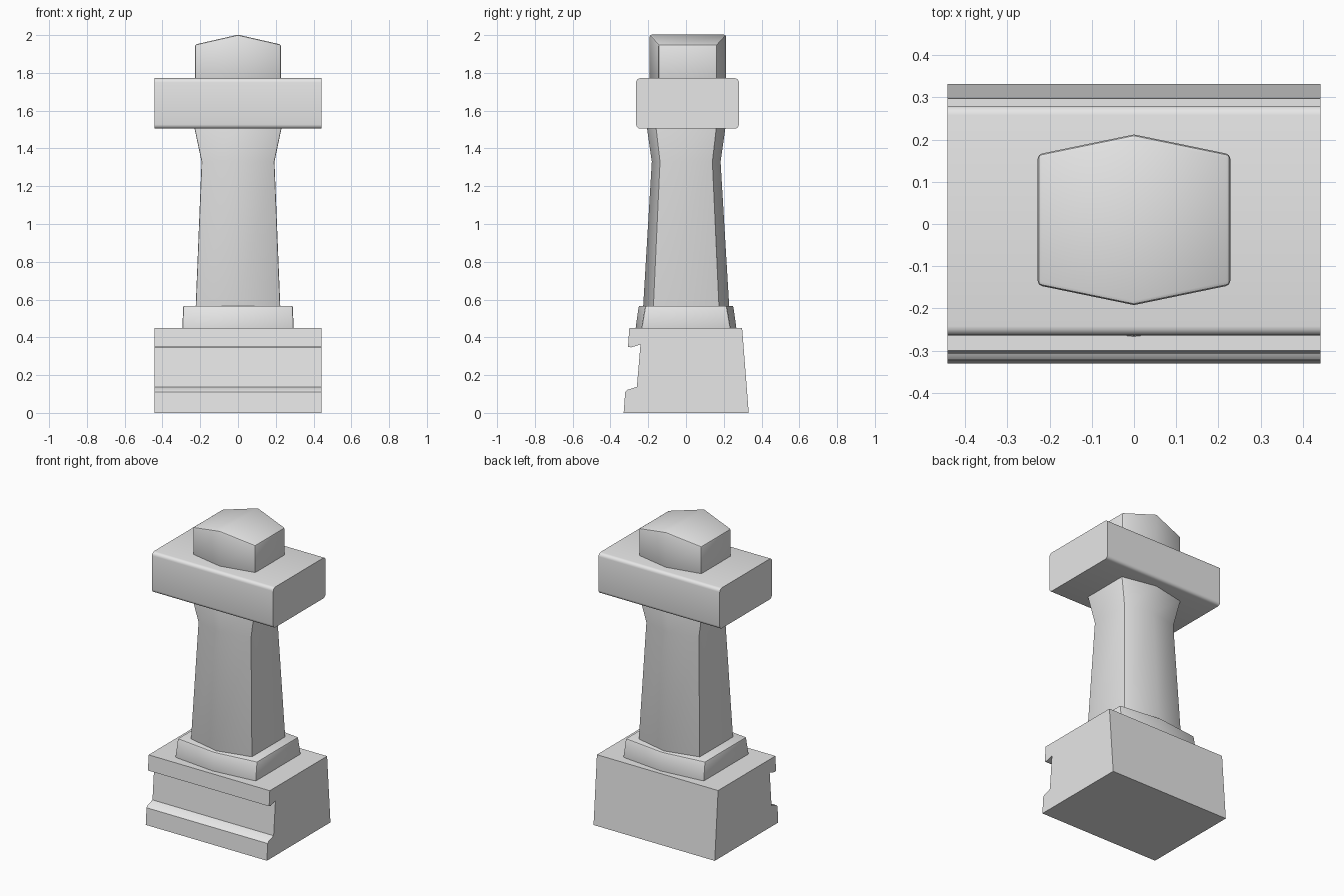
import bpy
import bmesh
import math

if "Cube" in bpy.data.objects:
    bpy.data.objects.remove(bpy.data.objects["Cube"], do_unlink=True)

GREY = (0.8, 0.8, 0.8, 1.0)
stone = bpy.data.materials.new("stone_grey")
stone.use_nodes = True
stone.diffuse_color = GREY
stone.node_tree.nodes["Principled BSDF"].inputs["Base Color"].default_value = GREY


def finish(name, bm, bevel=0.0, segments=2):
    """Round the sharp edges, then turn the bmesh into a shaded object."""
    bmesh.ops.recalc_face_normals(bm, faces=bm.faces)
    if bevel:
        sharp = [e for e in bm.edges if e.calc_face_angle(0) > math.radians(40)]
        bmesh.ops.bevel(bm, geom=sharp, offset=bevel, segments=segments,
                        profile=0.5, affect='EDGES', clamp_overlap=True)
    mesh = bpy.data.meshes.new(name)
    bm.to_mesh(mesh)
    bm.free()
    mesh.materials.append(stone)
    obj = bpy.data.objects.new(name, mesh)
    bpy.context.collection.objects.link(obj)
    bpy.ops.object.select_all(action='DESELECT')
    obj.select_set(True)
    bpy.context.view_layer.objects.active = obj
    bpy.ops.object.shade_smooth_by_angle(angle=math.radians(30))
    return obj


def extrude_profile(profile, half_width):
    """Extrude a (y, z) outline along x."""
    bm = bmesh.new()
    face = bm.faces.new([bm.verts.new((-half_width, y, z)) for y, z in profile])
    result = bmesh.ops.extrude_face_region(bm, geom=[face])
    moved = [v for v in result["geom"] if isinstance(v, bmesh.types.BMVert)]
    bmesh.ops.translate(bm, verts=moved, vec=(2 * half_width, 0, 0))
    return bm


def hex_loft(levels, centre_y, ridge=0.0):
    """Stack six-sided rings of (z, half width, side y, point y); ridge lifts
    the middle of the top ring into a shallow gable."""
    bm = bmesh.new()
    rings = []
    for i, (z, w, side, point) in enumerate(levels):
        lift = ridge if i == len(levels) - 1 else 0.0
        corners = [(w, -side, 0), (w, side, 0), (0, point, lift),
                   (-w, side, 0), (-w, -side, 0), (0, -point, lift)]
        rings.append([bm.verts.new((x, y + centre_y, z + dz)) for x, y, dz in corners])
    for low, high in zip(rings, rings[1:]):
        for i in range(6):
            j = (i + 1) % 6
            bm.faces.new((low[i], low[j], high[j], high[i]))
    # Split both ends along the middle so the gable stays planar
    for ring in (rings[0], rings[-1]):
        bm.faces.new((ring[5], ring[0], ring[1], ring[2]))
        bm.faces.new((ring[2], ring[3], ring[4], ring[5]))
    return bm


# Base block with a moulded recess along the front
base = extrude_profile([(-0.33, 0), (-0.322, 0.11), (-0.31, 0.122), (-0.26, 0.138),
                        (-0.241, 0.362), (-0.29, 0.347), (-0.307, 0.35),
                        (-0.30, 0.45), (0.297, 0.45), (0.332, 0)], 0.442)
finish("base_block", base)

# Six-sided plinth
finish("plinth", hex_loft([(0.44, 0.295, 0.237, 0.268),
                           (0.567, 0.29, 0.215, 0.25)], 0.0), 0.008)

# Tapered column flaring out beneath the slab
finish("column", hex_loft([(0.56, 0.224, 0.175, 0.228),
                           (1.33, 0.193, 0.14, 0.182),
                           (1.51, 0.231, 0.161, 0.208)], 0.001), 0.006)

# Cross slab with rounded long edges
CORNER = 0.022
Y0, Y1, Z0, Z1 = -0.264, 0.28, 1.505, 1.772
outline = []
for cy, cz, start in ((Y1 - CORNER, Z1 - CORNER, 0), (Y0 + CORNER, Z1 - CORNER, 90),
                      (Y0 + CORNER, Z0 + CORNER, 180), (Y1 - CORNER, Z0 + CORNER, 270)):
    for step in range(5):
        a = math.radians(start + step * 22.5)
        outline.append((cy + CORNER * math.cos(a), cz + CORNER * math.sin(a)))
finish("cross_slab", extrude_profile(outline, 0.442))

# Six-sided cap with a gabled top
finish("cap", hex_loft([(1.76, 0.228, 0.155, 0.202),
                        (1.95, 0.228, 0.155, 0.202)], 0.01, ridge=0.052), 0.01)
